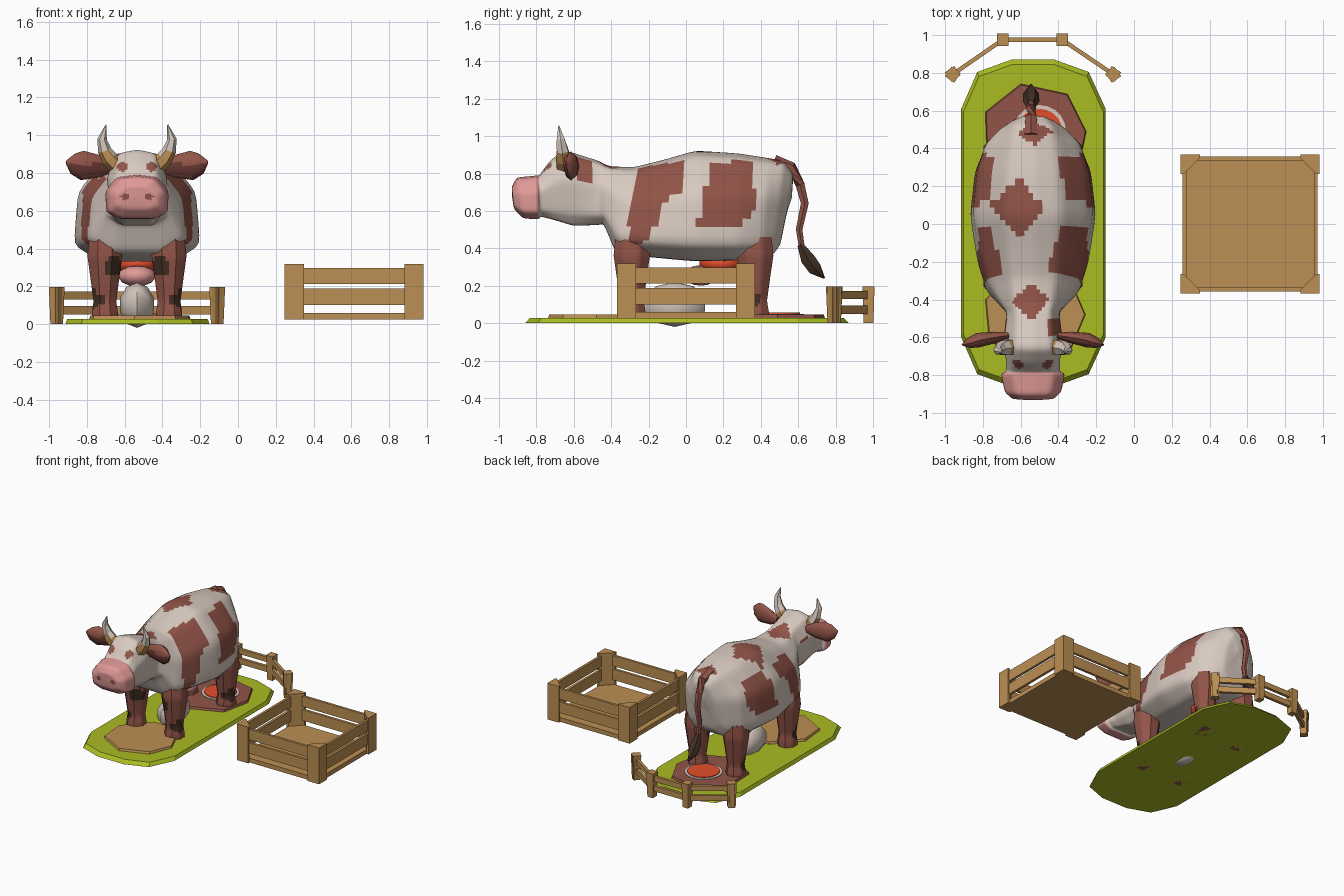
import bpy, bmesh, math
from mathutils import Vector, Matrix

if "Cube" in bpy.data.objects:
    bpy.data.objects.remove(bpy.data.objects["Cube"])

CX = -0.535  # cow centre line


def mat(name, r, g, b):
    m = bpy.data.materials.new(name)
    lin = lambda c: (c / 255 / 12.92) if c < 11 else ((c / 255 + 0.055) / 1.055) ** 2.4
    m.diffuse_color = (lin(r), lin(g), lin(b), 1)
    m.use_nodes = True
    m.node_tree.nodes["Principled BSDF"].inputs["Base Color"].default_value = m.diffuse_color
    return m


CREAM = mat("cream hide", 216, 202, 192)
BROWN = mat("brown hide", 146, 84, 72)
DARK = mat("dark brown", 66, 46, 36)
PINK = mat("pink skin", 224, 154, 150)
WOOD = mat("tan wood", 188, 143, 83)
LIME = mat("lime grass", 170, 187, 34)
ORANGE = mat("orange red", 228, 78, 44)
EAR = mat("inner ear maroon", 104, 56, 50)


def finish(name, bm, mats, smooth=False, rule=None):
    bmesh.ops.recalc_face_normals(bm, faces=bm.faces)
    if rule:
        bm.normal_update()
        for f in bm.faces:
            f.material_index = rule(f.calc_center_median(), f.normal)
    me = bpy.data.meshes.new(name)
    bm.to_mesh(me)
    bm.free()
    for m in mats:
        me.materials.append(m)
    ob = bpy.data.objects.new(name, me)
    bpy.context.collection.objects.link(ob)
    if smooth:
        bpy.ops.object.select_all(action='DESELECT')
        ob.select_set(True)
        bpy.context.view_layer.objects.active = ob
        bpy.ops.object.shade_smooth_by_angle(angle=math.radians(45))
    return ob


def loft(rings, cuts=0, soften=0):
    bm = bmesh.new()
    vs = [[bm.verts.new(p) for p in r] for r in rings]
    n = len(vs[0])
    for a, b in zip(vs, vs[1:]):
        for i in range(n):
            bm.faces.new((a[i], a[(i + 1) % n], b[(i + 1) % n], b[i]))
    if cuts:
        bmesh.ops.subdivide_edges(bm, edges=bm.edges[:], cuts=cuts, use_grid_fill=True)
    for _ in range(soften):
        bmesh.ops.smooth_vert(bm, verts=bm.verts, factor=0.5,
                              use_axis_x=True, use_axis_y=True, use_axis_z=True)
    bmesh.ops.holes_fill(bm, edges=[e for e in bm.edges if e.is_boundary], sides=0)
    return bm


def prism(name, poly, z0, z1, m, inset=1.0):
    cx = sum(p[0] for p in poly) / len(poly)
    cy = sum(p[1] for p in poly) / len(poly)
    top = [(cx + (x - cx) * inset, cy + (y - cy) * inset, z1) for x, y in poly]
    return finish(name, loft([[(x, y, z0) for x, y in poly], top]), [m])


def tube(path, radii, sides=6, squash=1.0):
    """Rings around a path of points; squash flattens along the y-like axis."""
    pts = [Vector(p) for p in path]
    rings = []
    for i, p in enumerate(pts):
        t = (pts[min(i + 1, len(pts) - 1)] - pts[max(i - 1, 0)]).normalized()
        u = t.cross(Vector((0, 1, 0)) if abs(t.y) < 0.7 else Vector((1, 0, 0))).normalized()
        w = t.cross(u)
        rings.append([p + radii[i] * (math.cos(a) * u + math.sin(a) * w * squash)
                      for a in (2 * math.pi * k / sides for k in range(sides))])
    return rings


def blob(name, c, r, m, seg=12):
    bm = bmesh.new()
    bmesh.ops.create_uvsphere(bm, u_segments=seg, v_segments=seg // 2 + 1, radius=1,
                              matrix=Matrix.Translation(c) @ Matrix.Diagonal((*r, 1)))
    return finish(name, bm, [m], True)


def inside(x, y, poly):
    c = False
    for (x1, y1), (x2, y2) in zip(poly, poly[1:] + poly[:1]):
        if (y1 > y) != (y2 > y) and x < (x2 - x1) * (y - y1) / (y2 - y1) + x1:
            c = not c
    return c


# grass slab, dirt patches and feed disc
half = [(-.15, -.6), (-.15, .61), (-.24, .805), (-.42, .87), (-.65, .87), (-.83, .805),
        (-.915, .61), (-.915, -.6), (-.83, -.795), (-.65, -.86), (-.42, -.86), (-.24, -.795)]
prism("grass_base", half, 0, .028, LIME, .97)
prism("front_dirt", [(-.3, -.375), (-.255, -.48), (-.33, -.66), (-.55, -.74), (-.77, -.62),
                     (-.79, -.4), (-.6, -.2), (-.4, -.2)], .02, .045, WOOD, .97)
prism("rear_mud", [(-.79, .595), (-.6, .745), (-.35, .69), (-.25, .49), (-.3, .25),
                   (-.55, .15), (-.78, .3)], .02, .045, BROWN, .97)
circle = lambda r: [(-.5 + r * math.cos(k * math.pi / 10), .49 + r * math.sin(k * math.pi / 10)) for k in range(20)]
prism("feed_rim", circle(.14), .04, .05, CREAM)
prism("feed_disc", circle(.12), .045, .056, ORANGE)

# cow body and head: ring = (y top, y bottom, z top, z bottom, four half widths)
RINGS = [(-.93, -.93, .70, .68, .01, .01, .01, .01), (-.932, -.92, .73, .61, .06, .11, .11, .06),
         (-.905, -.87, .78, .56, .09, .15, .15, .08), (-.80, -.79, .79, .555, .11, .17, .165, .09),
         (-.785, -.775, .79, .57, .10, .145, .135, .09), (-.735, -.70, .86, .55, .10, .145, .12, .08),
         (-.66, -.60, .93, .52, .10, .165, .13, .08), (-.47, -.47, .87, .525, .09, .14, .14, .08),
         (-.41, -.44, .84, .53, .10, .17, .175, .1), (-.28, -.375, .835, .375, .12, .235, .25, .14),
         (-.12, -.22, .875, .355, .13, .275, .3, .17), (.05, .05, .925, .33, .15, .315, .338, .2),
         (.28, .28, .91, .335, .14, .295, .31, .2), (.44, .40, .885, .345, .12, .255, .25, .17),
         (.525, .465, .87, .365, .1, .18, .18, .12), (.575, .505, .80, .42, .06, .11, .11, .07),
         (.565, .54, .66, .6, .01, .01, .01, .01)]


def body_ring(yt, yb, zt, zb, a, b, c, d):
    h = [(0, 1), (a, .95), (b, .63), (c, .15), (d, 0), (0, 0)]
    h += [(-x, f) for x, f in h[4:0:-1]]
    return [(CX + x, yb + (yt - yb) * f, zb + (zt - zb) * f) for x, f in h]


SIDE = [[(-.25, .83), (0, .87), (0, .74), (-.12, .63), (-.18, .47), (-.31, .37), (-.3, .6)],
        [(.11, .86), (.36, .87), (.37, .6), (.25, .5), (.06, .51), (.08, .67), (.12, .78)],
        [(-.6, .9), (-.49, .86), (-.49, .74), (-.58, .75)]]
TOP = [[(-.77, .09), (-.61, .24), (-.475, .09), (-.6, -.08)],
       [(-.65, -.41), (-.54, -.31), (-.45, -.4), (-.54, -.52)],
       [(-.62, .48), (-.53, .545), (-.43, .49), (-.53, .42)]]


def hide(c, n):
    dx = abs(c.x - CX)
    if c.y < -.9 and math.hypot(dx - .065, c.z - .675) < .02:
        return 1                                     # nostrils
    if c.y < -.65 and math.hypot(dx - .078, c.z - .835) < .026:
        return 1                                     # eyes
    if c.y < -.785:
        return 2                                     # muzzle
    if n.z > .4 and any(inside(c.x, c.y, p) for p in TOP):
        return 1
    if dx > .08 and (c.x > CX or c.z < .78) and any(inside(c.y, c.z, p) for p in SIDE):
        return 1
    return 0


finish("cow_body", loft([body_ring(*r) for r in RINGS], 5, 3), [CREAM, BROWN, PINK], True, hide)

# legs, ears, horns
for s, side in ((-1, "left"), (1, "right")):
    for y, end in ((-.29, "front"), (.37, "rear")):
        x = CX + s * .17
        prof = [(0, .075), (.06, .075), (.12, .065), (.26, .085), (.36, .1), (.46, .09)]
        rings = [[(x + r * math.cos(a), y + r * 1.05 * math.sin(a), z)
                  for a in (math.pi / 8 + k * math.pi / 4 for k in range(8))] for z, r in prof]
        spot = lambda c, n, x=x, y=y, s=s: int(
            math.hypot(c.x - x + s * .05, c.z - .3) < .055 and c.y < y
            or math.hypot(c.y - y + .02, c.z - .13) < .05 and (c.x - x) * s > 0)
        finish(f"{end}_{side}_leg", loft(rings, 3), [BROWN, DARK], True, spot)
    ear = [(CX + s * d, y, z) for d, y, z in
           ((.13, -.59, .83), (.2, -.6, .835), (.29, -.615, .84), (.34, -.63, .85), (.375, -.64, .86))]
    finish(f"{side}_ear", loft(tube(ear, [.03, .06, .078, .055, .008], 8, .5), 1), [BROWN, EAR], True,
           lambda c, n: int(n.y < -.6 and c.z < .85))
    horn = [(CX + s * d, y, z) for d, y, z in
            ((.10, -.65, .83), (.145, -.655, .875), (.172, -.66, .92), (.185, -.67, .98), (.163, -.68, 1.055))]
    finish(f"{side}_horn", loft(tube(horn, [.045, .045, .036, .025, .003], 6)), [CREAM, WOOD], False,
           lambda c, n: int(c.z < .9))

# tail and tuft
tail = [(CX - .01, y, z) for y, z in ((.47, .86), (.56, .83), (.61, .74), (.635, .64), (.605, .5), (.62, .4))]
finish("tail", loft(tube(tail, [.04, .034, .028, .024, .02, .018], 6)), [BROWN], True)
tuft = [(CX - .01, y, z) for y, z in ((.61, .42), (.65, .345), (.69, .29), (.74, .24))]
finish("tail_tuft", loft(tube(tuft, [.018, .044, .042, .004], 6)), [DARK], True)

# udder and the lump lying under the belly
blob("udder_base", (CX, .19, .32), (.12, .12, .06), ORANGE)
blob("udder", (CX, .08, .255), (.1, .09, .055), PINK)
blob("pale_lump", (CX, -.06, .1), (.095, .17, .12), CREAM, 8)


def box(name, x0, x1, y0, y1, z0, z1, m=WOOD):
    return prism(name, [(x0, y0), (x1, y0), (x1, y1), (x0, y1)], z0, z1, m)


# curved fences at both ends
FENCE = [(-.96, -.79), (-.695, -.973), (-.38, -.973), (-.11, -.79)]
for s, end in ((-1, "front"), (1, "rear")):
    pts = [(x, -y * s * -1 if s < 0 else -y + .005) for x, y in FENCE]
    for i, (x, y) in enumerate(pts):
        a = (math.radians(35), 0, 0, math.radians(-35))[i] * s
        r = .03
        poly = [(x + r * (u * math.cos(a) - v * math.sin(a)) * .8, y + r * (u * math.sin(a) + v * math.cos(a)) * .8)
                for u, v in ((-1, -1), (1, -1), (1, 1), (-1, 1))]
        prism(f"{end}_fence_post_{i + 1}", poly, 0, .197, WOOD, 1.25)
    for i, (p, q) in enumerate(zip(pts, pts[1:])):
        d = Vector((q[0] - p[0], q[1] - p[1])).normalized() * .009
        poly = [(p[0] - d.y, p[1] + d.x), (p[0] + d.y, p[1] - d.x), (q[0] + d.y, q[1] - d.x), (q[0] - d.y, q[1] + d.x)]
        for z0, z1 in ((.05, .095), (.13, .172)):
            prism(f"{end}_fence_rail_{i + 1}", poly, z0, z1, WOOD)

# wooden crate: floor, corner posts, slats
bx, by, h = .615, 0, .368
box("crate_floor", bx - .35, bx + .35, -.35, .35, .025, .06)
for sx in (-1, 1):
    for sy in (-1, 1):
        poly = [(bx + sx * (h - u), sy * (h - v)) for u, v in
                ((0, 0), (.102, 0), (.102, .018), (.018, .102), (0, .102))]
        prism("crate_corner_post", poly, .025, .318, WOOD)
for s in (-1, 1):
    for z0, z1 in ((.10, .188), (.212, .297)):
        e = sorted((s * .337, s * .357))
        box("crate_slat_across", bx - .33, bx + .33, e[0], e[1], z0, z1)
        box("crate_slat_along", bx + e[0], bx + e[1], -.33, .33, z0, z1)
